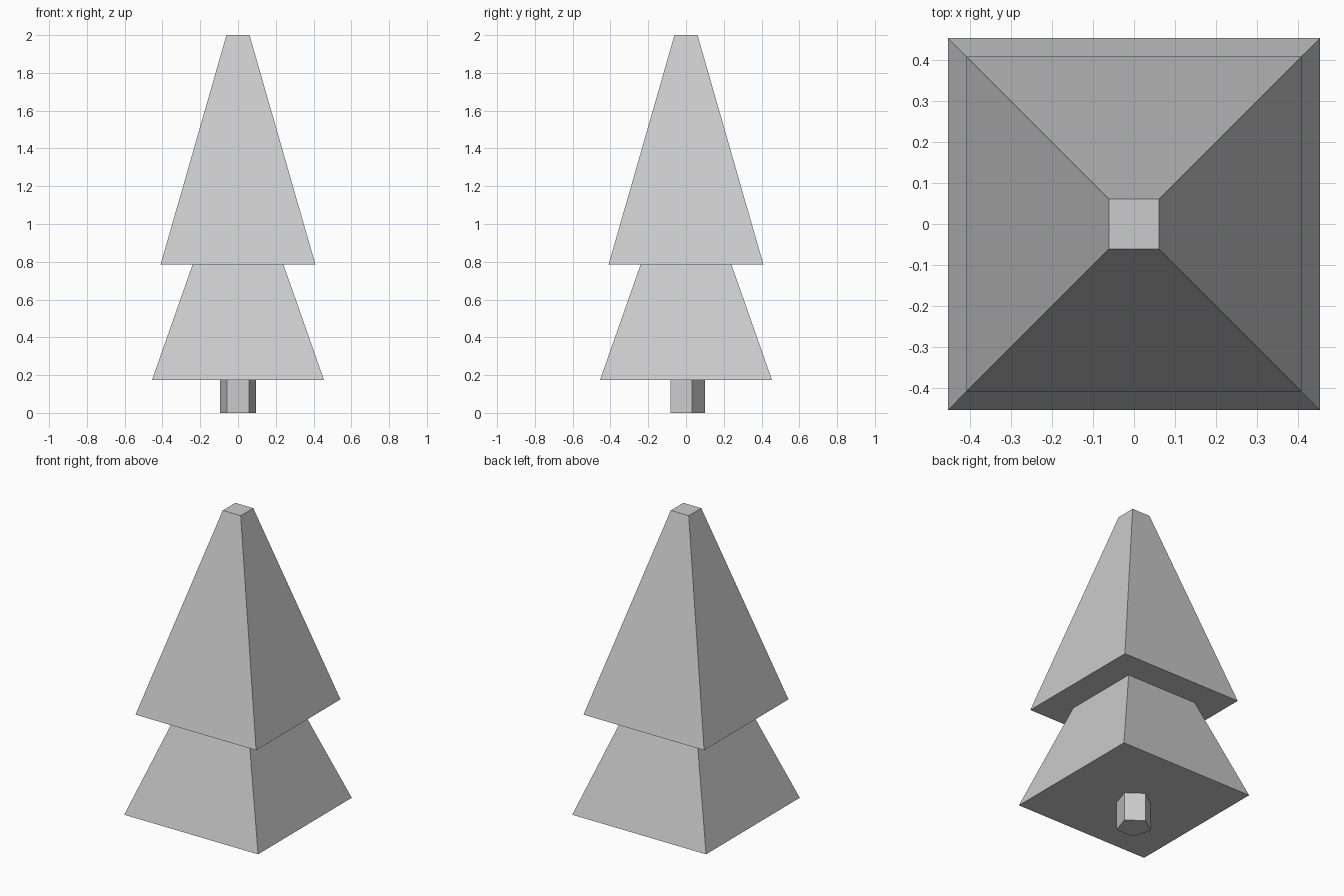
import bpy
import math

if "Cube" in bpy.data.objects:
    bpy.data.objects.remove(bpy.data.objects["Cube"], do_unlink=True)

GREY = (0.6, 0.6, 0.6, 1.0)
mat = bpy.data.materials.new("light_grey")
mat.use_nodes = True
mat.diffuse_color = GREY
mat.node_tree.nodes["Principled BSDF"].inputs["Base Color"].default_value = GREY


def frustum(name, sides, bottom, top, z0, z1, turn=0.0):
    """Flat-sided tapered column; bottom and top are corner radii."""
    bpy.ops.mesh.primitive_cone_add(vertices=sides, radius1=bottom, radius2=top,
                                    depth=z1 - z0, location=(0, 0, (z0 + z1) / 2))
    obj = bpy.context.object
    obj.name = name
    obj.rotation_euler.z = turn
    bpy.ops.object.transform_apply(location=True, rotation=True, scale=True)
    obj.data.materials.append(mat)
    bpy.ops.object.shade_flat()
    return obj


DIAG = math.sqrt(2)
SQUARE = math.radians(45)

# Five-sided trunk with one corner pointing to the back
frustum("trunk", 5, 0.1, 0.1, 0.0, 0.2)

# Two square foliage tiers; the lower one runs up into the upper one
frustum("lower_foliage", 4, 0.455 * DIAG, 0.165 * DIAG, 0.175, 1.0, SQUARE)
frustum("upper_foliage", 4, 0.41 * DIAG, 0.061 * DIAG, 0.785, 2.0, SQUARE)
